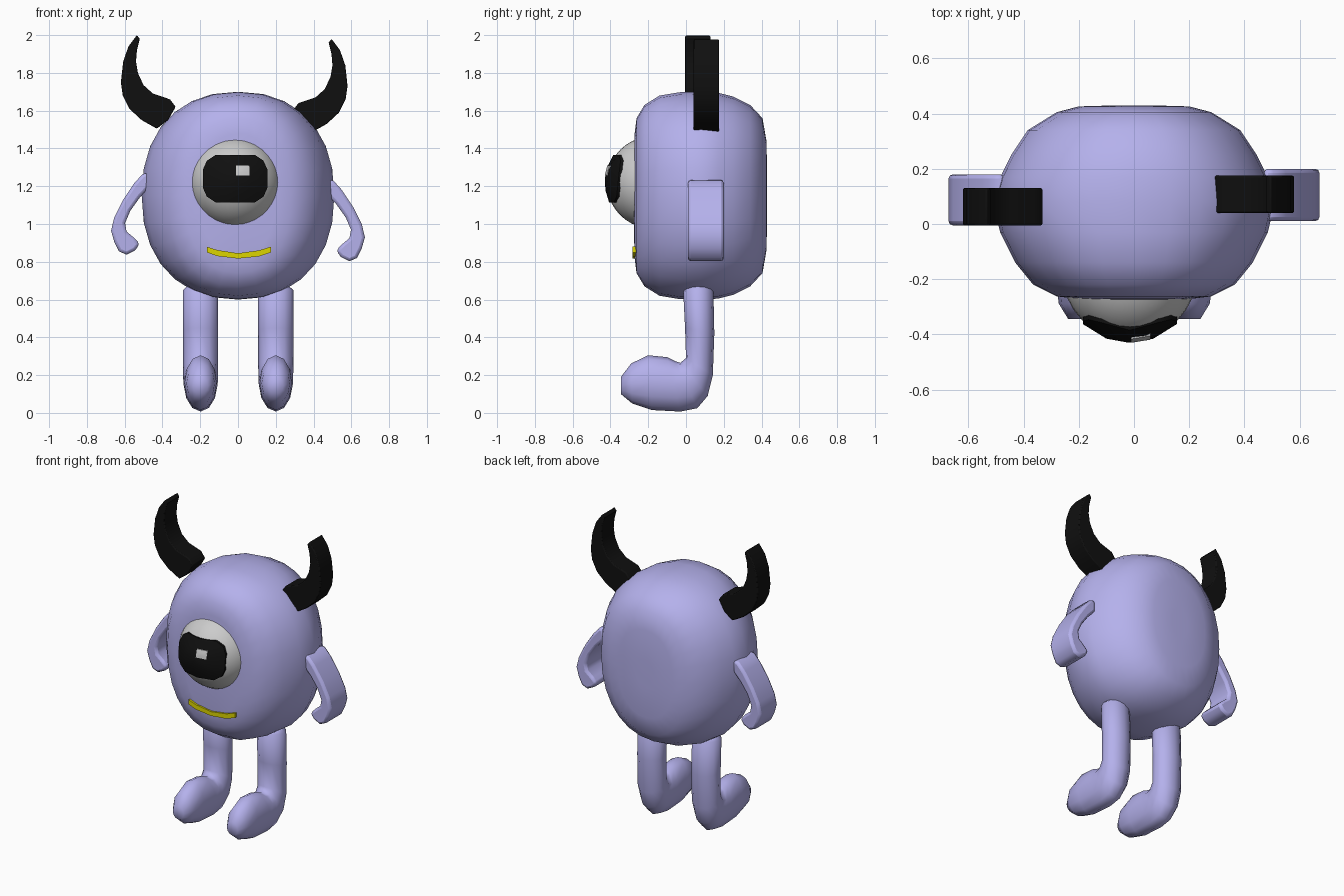
import bpy, bmesh, math
from mathutils import Vector

if "Cube" in bpy.data.objects:
    bpy.data.objects.remove(bpy.data.objects["Cube"])


def material(name, rgb):
    m = bpy.data.materials.new(name)
    m.diffuse_color = (*rgb, 1)
    m.use_nodes = True
    m.node_tree.nodes["Principled BSDF"].inputs["Base Color"].default_value = m.diffuse_color
    return m


LILAC = material("lilac", (0.46, 0.44, 0.84))
BLACK = material("black", (0.005, 0.005, 0.005))
WHITE = material("white", (0.8, 0.8, 0.8))
YELLOW = material("yellow", (0.72, 0.66, 0.0))


def finish(name, bm, mat, angle=50):
    bmesh.ops.recalc_face_normals(bm, faces=bm.faces)
    mesh = bpy.data.meshes.new(name)
    bm.to_mesh(mesh)
    bm.free()
    mesh.materials.append(mat)
    ob = bpy.data.objects.new(name, mesh)
    bpy.context.collection.objects.link(ob)
    bpy.ops.object.select_all(action='DESELECT')
    ob.select_set(True)
    bpy.context.view_layer.objects.active = ob
    bpy.ops.object.shade_smooth_by_angle(angle=math.radians(angle))
    return ob


def loft(name, rings, mat, angle=50):
    """Skin a list of equal-length point rings and cap both ends."""
    bm = bmesh.new()
    loops = [[bm.verts.new(p) for p in r] for r in rings]
    n = len(loops[0])
    for a, b in zip(loops, loops[1:]):
        for i in range(n):
            j = (i + 1) % n
            bm.faces.new((a[i], a[j], b[j], b[i]))
    bm.faces.new(loops[0])
    bm.faces.new(loops[-1])
    return finish(name, bm, mat, angle)


def prism(name, outline, y0, y1, mat, bevel=0.0):
    """Extrude a front (x, z) outline along y, optionally rounding edges."""
    ob = loft(name, [[(x, y, z) for x, z in outline] for y in (y0, y1)], mat)
    if bevel:
        mod = ob.modifiers.new("round", 'BEVEL')
        mod.width, mod.segments = bevel, 2
        mod.limit_method, mod.angle_limit = 'ANGLE', math.radians(55)
    return ob


def side(outline, s, dx=0.0, dz=0.0):
    return [(s * x + dx, z + dz) for x, z in outline]


# Body: superellipse slices (y, half width, half height)
def body_ring(y, rx, rz, n=28, e=2 / 2.25):
    pts = []
    for i in range(n):
        c, s = math.cos(math.tau * i / n), math.sin(math.tau * i / n)
        pts.append((rx * math.copysign(abs(c) ** e, c), y,
                    1.15 + rz * math.copysign(abs(s) ** e, s)))
    return pts


slices = [(-.278, .06, .1), (-.272, .20, .33), (-.262, .28, .41), (-.22, .365, .48),
          (-.14, .43, .53), (-.03, .485, .548), (.08, .51, .55), (.17, .485, .545),
          (.25, .445, .525), (.34, .385, .48), (.405, .28, .41), (.426, .2, .29),
          (.43, .06, .1)]
loft("body", [body_ring(*s) for s in slices], LILAC, 60)

# Eyeball
EYE, R = Vector((-.015, -.175, 1.22)), .245
bm = bmesh.new()
bmesh.ops.create_uvsphere(bm, u_segments=32, v_segments=20, radius=R)
bmesh.ops.translate(bm, verts=bm.verts, vec=EYE)
finish("eyeball", bm, WHITE)


# Pupil and glint: outlines wrapped onto the eyeball as thin shells
def eye_patch(name, outline, centre, radius, mat):
    def wrap(x, z, r):
        dx, dz = x - EYE.x, z - EYE.z
        return (x, EYE.y - math.sqrt(r * r - dx * dx - dz * dz), z)
    cx, cz = centre
    rings = []
    for r, scales in ((radius, (.05, .5, 1)), (R - .012, (1, .5))):
        for k in scales:
            rings.append([wrap(cx + (x - cx) * k, cz + (z - cz) * k, r)
                          for x, z in outline])
    loft(name, rings, mat, 40)


pupil = [(-.185, 1.19), (-.185, 1.29), (-.165, 1.335), (-.12, 1.365), (-.015, 1.365),
         (.09, 1.365), (.135, 1.335), (.155, 1.29), (.155, 1.19), (.135, 1.145),
         (.09, 1.115), (-.015, 1.115), (-.12, 1.115), (-.165, 1.145)]
eye_patch("pupil", pupil, (-.015, 1.24), R + .01, BLACK)
eye_patch("eye_glint", [(-.01, 1.258), (.06, 1.258), (.06, 1.31), (-.01, 1.31)],
          (.025, 1.284), R + .013, WHITE)

# Mouth
mouth = [(-.165, .88), (-.11, .862), (0, .845), (.11, .86), (.175, .88), (.175, .85),
         (.11, .828), (0, .817), (-.11, .83), (-.165, .85)]
prism("mouth", mouth, -.284, -.24, YELLOW)

# Horns
horn = [(.535, 2.0), (.58, 1.94), (.608, 1.86), (.62, 1.75), (.61, 1.68), (.575, 1.61),
        (.51, 1.55), (.43, 1.505), (.37, 1.55), (.33, 1.62), (.36, 1.66), (.45, 1.69),
        (.50, 1.735), (.53, 1.80), (.54, 1.86), (.535, 1.92), (.52, 1.98)]
prism("left_horn", side(horn, -1), -.005, .13, BLACK, .006)
prism("right_horn", side(horn, 1, -.04, -.02), .04, .175, BLACK, .006)

# Arms
arm = [(.47, 1.235), (.505, 1.23), (.55, 1.18), (.61, 1.09), (.655, 1.0), (.672, .93),
       (.655, .87), (.63, .82), (.59, .803), (.545, .825), (.52, .86), (.55, .892),
       (.59, .925), (.598, .97), (.57, 1.035), (.52, 1.105), (.47, 1.16)]
prism("right_arm", side(arm, 1), .01, .2, LILAC, .016)
prism("left_arm", side(arm, -1, 0, .035), -.005, .18, LILAC, .016)

# Legs: (front y, z), (back y, z), half width, from hip to toe
leg = [((.02, .68), (.115, .68), .06), ((-.015, .65), (.145, .65), .093),
       ((-.005, .45), (.15, .42), .093), ((0, .29), (.142, .2), .093),
       ((-.03, .265), (.115, .09), .092), ((-.06, .275), (.06, .025), .09),
       ((-.1, .295), (-.03, .007), .088), ((-.2, .305), (-.18, .015), .085),
       ((-.29, .262), (-.285, .05), .075), ((-.345, .19), (-.345, .1), .04)]


def leg_ring(front, back, w, cx, n=12):
    f, b = Vector(front), Vector(back)
    mid, half = (f + b) / 2, (f - b) / 2
    ring = []
    for i in range(n):
        a = math.tau * i / n
        p = mid + half * math.cos(a)
        ring.append((cx + w * math.sin(a), p.x, p.y))
    return ring


for name, cx in (("left_leg", -.198), ("right_leg", .2)):
    loft(name, [leg_ring(*station, cx) for station in leg], LILAC, 60)
